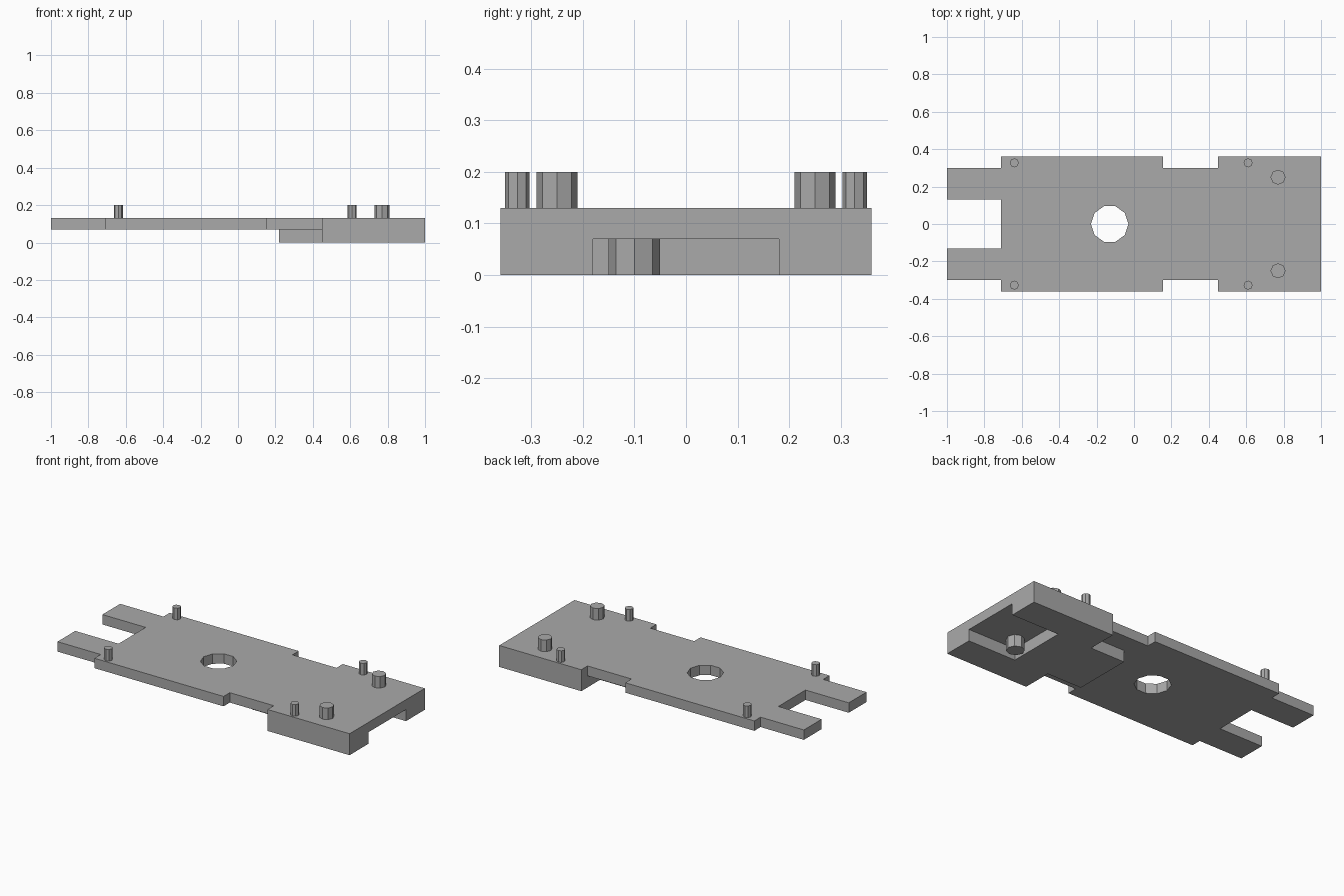
import bpy, bmesh, math

cube = bpy.data.objects.get("Cube")
if cube:
    bpy.data.objects.remove(cube, do_unlink=True)

grey = bpy.data.materials.new("mid_grey")
grey.use_nodes = True
colour = (0.40, 0.40, 0.40, 1)
grey.diffuse_color = colour
grey.node_tree.nodes["Principled BSDF"].inputs["Base Color"].default_value = colour

TOP, STEP, PEG_TOP = 0.13, 0.07, 0.20


def prism(name, outline, z0, z1):
    """Extrude a flat outline from z0 to z1."""
    bm = bmesh.new()
    face = bm.faces.new([bm.verts.new((x, y, z0)) for x, y in outline])
    new = bmesh.ops.extrude_face_region(bm, geom=[face])["geom"]
    bmesh.ops.translate(bm, vec=(0, 0, z1 - z0),
                        verts=[g for g in new if isinstance(g, bmesh.types.BMVert)])
    bmesh.ops.recalc_face_normals(bm, faces=bm.faces)
    mesh = bpy.data.meshes.new(name)
    bm.to_mesh(mesh)
    bm.free()
    mesh.materials.append(grey)
    obj = bpy.data.objects.new(name, mesh)
    bpy.context.collection.objects.link(obj)
    return obj


def ring(x, y, r, sides):
    return [(x + r * math.cos(2 * math.pi * i / sides),
             y + r * math.sin(2 * math.pi * i / sides)) for i in range(sides)]


def mirrored(half):
    return half + [(x, -y) for x, y in reversed(half)]


def boolean(target, other, operation):
    mod = target.modifiers.new(other.name, "BOOLEAN")
    mod.operation = operation
    mod.solver = "EXACT"
    mod.object = other
    other.hide_render = True
    other.hide_set(True)
    bpy.context.view_layer.objects.active = target
    bpy.ops.object.modifier_apply(modifier=mod.name)
    bpy.data.objects.remove(other, do_unlink=True)


# Forked plate with narrow waist and round opening
plate = prism("base_plate", mirrored([
    (-0.71, 0.13), (-1, 0.13), (-1, 0.30), (-0.71, 0.30), (-0.71, 0.36),
    (0.155, 0.36), (0.155, 0.30), (0.45, 0.30), (0.45, 0.36), (1, 0.36)]), STEP, TOP)
boolean(plate, prism("round_cutter", ring(-0.13, 0, 0.10, 10), 0, 0.3), "DIFFERENCE")

# Thick end block with a tongue and an open pocket underneath
block = prism("end_block", mirrored([
    (0.68, 0.18), (0.22, 0.18)][1:] + [(0.45, 0.18), (0.45, 0.36), (1, 0.36), (1, 0.18), (0.68, 0.18)]),
    0, STEP)

# Small post inside the pocket
prism("pocket_post", ring(0.743, -0.10, 0.05, 8), 0, STEP)

# Locating pegs on the upper face
for side, label in ((1, "back"), (-1, "front")):
    for place, x, y, r in (("fork", -0.64, 0.327, 0.024),
                           ("block", 0.61, 0.327, 0.024),
                           ("large", 0.77, 0.25, 0.04)):
        prism(f"{place}_peg_{label}", ring(x, side * y, r, 8), TOP, PEG_TOP)
